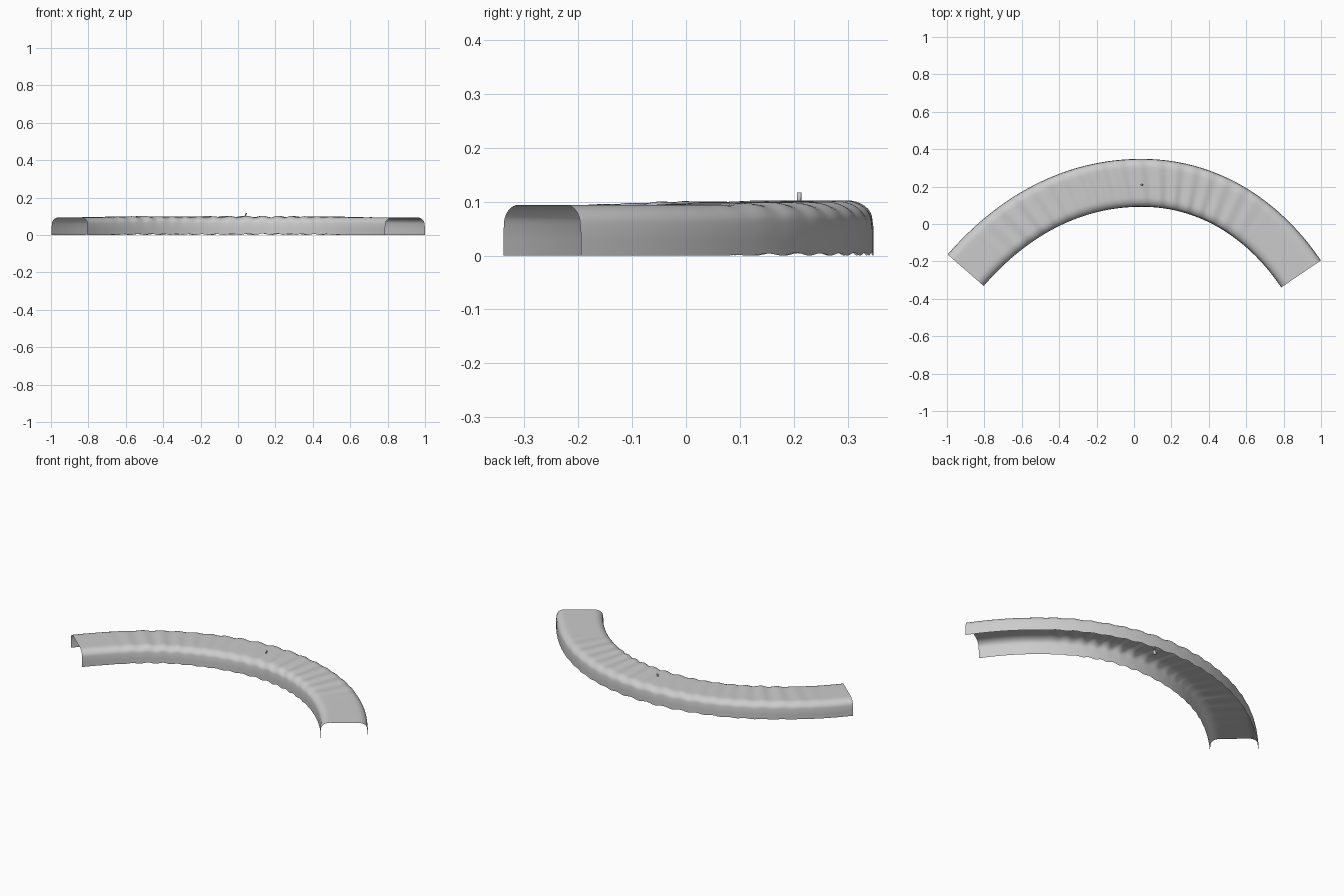
import bpy, bmesh, math
from mathutils import Vector
from mathutils.geometry import interpolate_bezier

if "Cube" in bpy.data.objects:
    bpy.data.objects.remove(bpy.data.objects["Cube"])

HALF_WIDTH, HEIGHT = 0.128, 0.094
CORNER_X, CORNER_Z = 0.048, 0.036
STEPS = 150

grey = bpy.data.materials.new("light grey")
grey.use_nodes = True
colour = (0.6, 0.6, 0.6, 1)
grey.diffuse_color = colour
grey.node_tree.nodes["Principled BSDF"].inputs["Base Color"].default_value = colour


def finish(bm, name):
    mesh = bpy.data.meshes.new(name)
    bm.to_mesh(mesh)
    bm.free()
    mesh.materials.append(grey)
    mesh.shade_smooth()
    obj = bpy.data.objects.new(name, mesh)
    bpy.context.collection.objects.link(obj)
    return obj


# Centre line: two arcs meeting level at the crown
def heading(degrees, length):
    a = math.radians(degrees)
    return Vector((math.cos(a), math.sin(a), 0)) * length


left, crown, right = Vector((-0.9, -0.247, 0)), Vector((0.04, 0.22, 0)), Vector((0.893, -0.267, 0))
path = interpolate_bezier(left, left + heading(49, 0.36), crown - heading(0, 0.39), crown, STEPS)
path += interpolate_bezier(crown, crown + heading(0, 0.37), right - heading(-56, 0.34), right, STEPS)[1:]

# Channel section: open below, upright walls, rounded shoulders, flat top
half = [(HALF_WIDTH, HEIGHT * 0.6 * i / 4) for i in range(4)]
for i in range(9):
    a = math.pi / 2 * i / 8
    half.append((HALF_WIDTH - 0.002 - CORNER_X * (1 - math.cos(a)),
                 HEIGHT - CORNER_Z * (1 - math.sin(a))))
half += [(0.055, HEIGHT), (0.028, HEIGHT)]
section = half + [(0, HEIGHT)] + [(-u, z) for u, z in reversed(half)]


# Uneven cross ripples that fade out before both ends
def ripple(s, u, x):
    fade = min(1, max(0, (x + 0.8) / 0.25), max(0, (0.68 - x) / 0.15))
    phase = 2 * math.pi * (s + 0.12 * u) / 0.088 + 0.8 * math.sin(9 * s)
    swell = 0.75 + 0.25 * math.sin(7 * s + 6 * u)
    return 0.0085 * fade * swell * (0.5 + 0.5 * math.sin(phase))


bm = bmesh.new()
rows, travelled = [], 0
for i, p in enumerate(path):
    before, after = path[max(i - 1, 0)], path[min(i + 1, len(path) - 1)]
    tangent = (after - before).normalized()
    outward = Vector((-tangent.y, tangent.x, 0))
    travelled += (p - before).length
    rows.append([bm.verts.new(p + outward * u + Vector((0, 0, z + ripple(travelled, u, p.x))))
                 for u, z in section])
for a, b in zip(rows, rows[1:]):
    for j in range(len(section) - 1):
        bm.faces.new((a[j], a[j + 1], b[j + 1], b[j]))
bmesh.ops.recalc_face_normals(bm, faces=bm.faces)
if sum(f.normal.z for f in bm.faces) < 0:
    bmesh.ops.reverse_faces(bm, faces=bm.faces)
finish(bm, "curved_channel")

# Small leaning pin through the crown, with a wider foot inside
bm = bmesh.new()
rings = []
for x, z, r in [(0.032, 0.06, 0.004), (0.033, 0.066, 0.009), (0.035, 0.078, 0.009),
                (0.036, 0.084, 0.004), (0.039, 0.1, 0.004), (0.044, 0.117, 0.004)]:
    rings.append([bm.verts.new((x + r * math.cos(k * math.pi / 4),
                                0.21 + r * math.sin(k * math.pi / 4), z)) for k in range(8)])
for a, b in zip(rings, rings[1:]):
    for k in range(8):
        n = (k + 1) % 8
        bm.faces.new((a[k], a[n], b[n], b[k]))
bm.faces.new(rings[0][::-1])
bm.faces.new(rings[-1])
finish(bm, "crown_pin")
